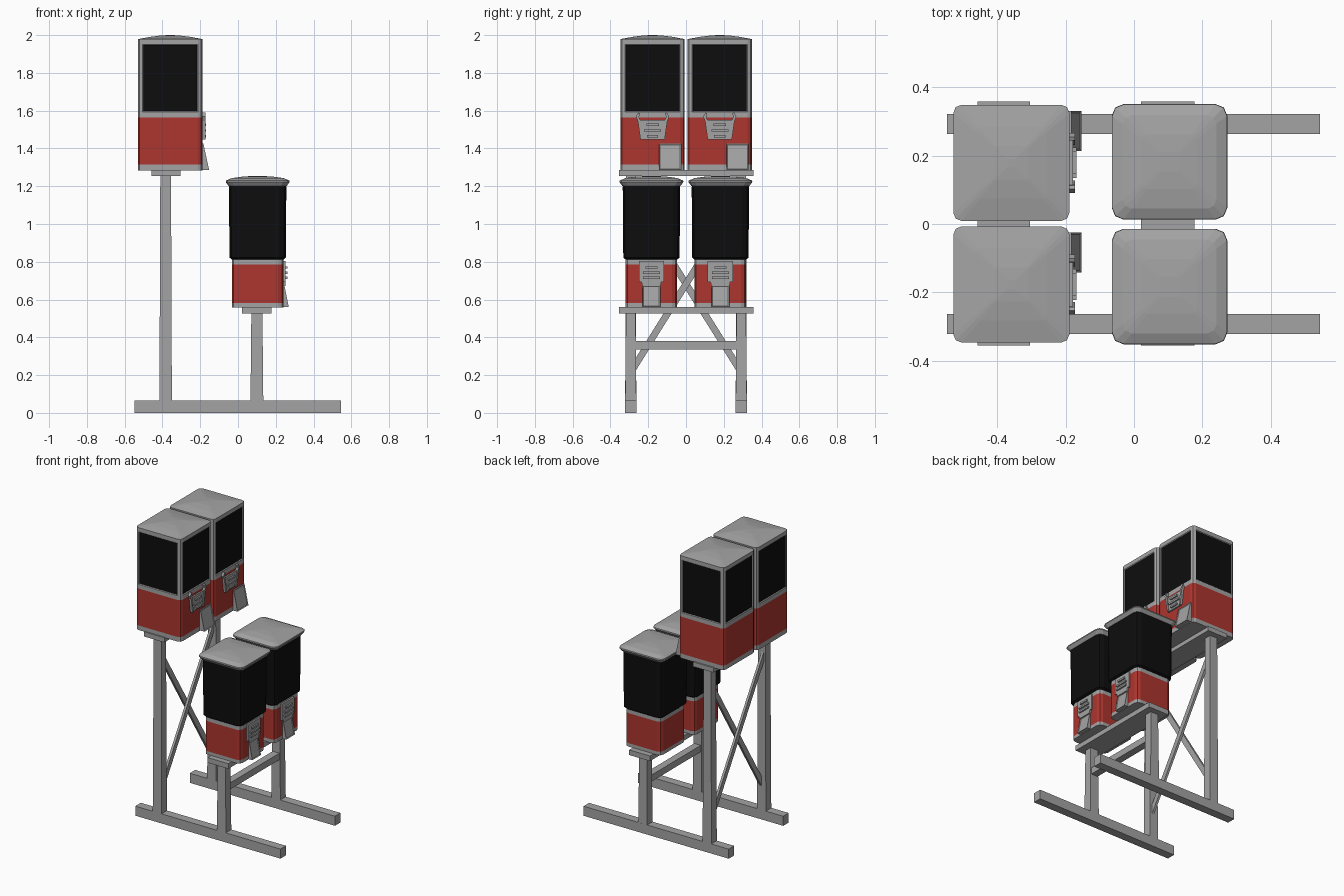
import bpy, bmesh, math
from mathutils import Vector

if "Cube" in bpy.data.objects:
    bpy.data.objects.remove(bpy.data.objects["Cube"])


def material(name, rgb):
    m = bpy.data.materials.new(name)
    m.diffuse_color = (*rgb, 1)
    m.use_nodes = True
    m.node_tree.nodes["Principled BSDF"].inputs["Base Color"].default_value = m.diffuse_color
    return m


MATS = [material("grey_metal", (0.37, 0.37, 0.37)),
        material("red_paint", (0.42, 0.036, 0.028)),
        material("black_panel", (0.004, 0.004, 0.004))]
GREY, RED, BLACK = 0, 1, 2


def finish(bm, name, loc=(0, 0, 0)):
    bmesh.ops.recalc_face_normals(bm, faces=bm.faces)
    me = bpy.data.meshes.new(name)
    bm.to_mesh(me)
    bm.free()
    for m in MATS:
        me.materials.append(m)
    ob = bpy.data.objects.new(name, me)
    ob.location = loc
    bpy.context.collection.objects.link(ob)
    return ob


def box(name, x, y, z, taper=1.0):
    """Box from ranges; the top can be narrowed."""
    bm = bmesh.new()
    bmesh.ops.create_cube(bm, size=1)
    for v in bm.verts:
        t = taper if v.co.z > 0 else 1
        v.co = (sum(x) / 2 + v.co.x * t * (x[1] - x[0]),
                sum(y) / 2 + v.co.y * t * (y[1] - y[0]),
                sum(z) / 2 + v.co.z * (z[1] - z[0]))
    return finish(bm, name)


def prism(name, pts, a, b, axis, loc, inset=None):
    """Extrude a profile: axis 'x' takes (y, z) points, axis 'y' takes (x, z)."""
    bm = bmesh.new()
    put = (lambda p, t: (t, p[0], p[1])) if axis == 'x' else (lambda p, t: (p[0], t, p[1]))
    lo = [bm.verts.new(put(p, a)) for p in pts]
    hi = [bm.verts.new(put(p, b)) for p in pts]
    bm.faces.new(lo)
    bm.faces.new(hi)
    n = len(pts)
    sides = [bm.faces.new((lo[i], lo[(i + 1) % n], hi[(i + 1) % n], hi[i])) for i in range(n)]
    bmesh.ops.recalc_face_normals(bm, faces=bm.faces)
    if inset is not None:
        bmesh.ops.inset_individual(bm, faces=[sides[inset]], thickness=0.008, depth=-0.004)
    return finish(bm, name, loc)


def loft(name, rings, colours, loc, windows=None):
    """Stack of chamfered squares (z, half width, chamfer, corner steps rounded)."""
    bm = bmesh.new()
    loops = []
    for z, h, c in rings:
        co = []
        for k in range(4):
            r = math.pi / 2 * k
            for u, v in ((h, h - c), (h - 0.293 * c, h - 0.293 * c), (h - c, h)):
                co.append((u * math.cos(r) - v * math.sin(r), u * math.sin(r) + v * math.cos(r), z))
        loops.append([bm.verts.new(p) for p in co])
    panes = []
    for i, (lo, hi) in enumerate(zip(loops, loops[1:])):
        for j in range(12):
            k = (j + 1) % 12
            f = bm.faces.new((lo[j], lo[k], hi[k], hi[j]))
            f.material_index = colours[i]
            if i == windows and j % 3 == 2:
                panes.append(f)
    for cap, col in ((loops[0], colours[0]), (loops[-1], colours[-1])):
        bm.faces.new(cap).material_index = col
    bmesh.ops.recalc_face_normals(bm, faces=bm.faces)
    if panes:
        bmesh.ops.inset_individual(bm, faces=panes, thickness=0.006, depth=-0.005)
        for f in panes:
            f.material_index = BLACK
    return finish(bm, name, loc)


def brace(name, p, q, w, t):
    """Slanted bar lying in the yz plane."""
    p, q = Vector(p), Vector(q)
    d = (q - p).normalized()
    n = Vector((0, -d.z, d.y)) * w / 2
    pts = [((c + s * n).y, (c + s * n).z) for c, s in ((p, 1), (q, 1), (q, -1), (p, -1))]
    prism(name, pts, p.x - t / 2, p.x + t / 2, 'x', (0, 0, 0))


# Stand: floor rails, posts, shelves
TX, SX = -0.383, 0.1
for s, side in ((1, "back"), (-1, "front")):
    y = sorted((s * 0.263, s * 0.322))
    box(side + "_floor_rail", (-0.547, 0.545), y, (0, 0.065))
    box(side + "_tall_post", (TX - 0.033, TX + 0.033), y, (0.06, 1.257), 0.86)
    box(side + "_short_post", (SX - 0.034, SX + 0.034), y, (0.06, 0.53), 0.86)
    brace(side + "_cross_brace", (TX + s * 0.008, -s * 0.28, 0.235), (TX + s * 0.008, s * 0.28, 1.13), 0.036, 0.016)
box("tall_shelf", (-0.458, -0.305), (-0.356, 0.358), (1.255, 1.287))
box("short_shelf", (0.02, 0.177), (-0.356, 0.358), (0.525, 0.56))
box("short_crossbar", (SX - 0.025, SX + 0.025), (-0.275, 0.275), (0.335, 0.38))

for y, side in ((0.179, "back"), (-0.177, "front")):
    # Tall dispenser cabinet with four windows and a low domed roof
    n = side + "_tall_"
    c = (-0.359, y, 0)
    loft(n + "cabinet",
         [(1.283, 0.17, 0.024), (1.314, 0.17, 0.024), (1.565, 0.17, 0.024), (1.594, 0.17, 0.024),
          (1.951, 0.17, 0.024), (1.979, 0.17, 0.024), (1.991, 0.105, 0.015), (1.998, 0.05, 0.007),
          (2.0, 0.012, 0.002)],
         [GREY, RED, GREY, GREY, GREY, GREY, GREY, GREY], c, windows=3)
    # Coin mechanism: tapered plate, arms, slot and ridges
    prism(n + "coin_plate", [(-0.055, 1.447), (0.055, 1.447), (0.075, 1.55), (-0.075, 1.55)],
          0.165, 0.180, 'x', c)
    for s, e in ((1, "right"), (-1, "left")):
        prism(n + e + "_coin_arm",
              [(s * 0.052, 1.447), (s * 0.064, 1.447), (s * 0.078, 1.545), (s * 0.088, 1.568),
               (s * 0.076, 1.59), (s * 0.066, 1.586), (s * 0.072, 1.566), (s * 0.064, 1.548)],
              0.165, 0.186, 'x', c)
    for i, (w, z) in enumerate(((0.033, 1.525), (0.045, 1.495), (0.03, 1.465))):
        prism(n + "coin_ridge_%d" % i, [(-w, z - 0.006), (w, z - 0.006), (w, z + 0.006), (-w, z + 0.006)],
              0.175, 0.190, 'x', c)
    # Dispensing chute
    prism(n + "chute", [(0.165, 1.287), (0.206, 1.287), (0.176, 1.425), (0.165, 1.425)],
          0.035, 0.152, 'y', c, inset=1)

    # Short dispenser: base, black hopper, flared lid
    n = side + "_short_"
    c = (0.104, y + (0.003 if y > 0 else -0.006), 0)
    loft(n + "base",
         [(0.558, 0.136, 0.028), (0.582, 0.136, 0.028), (0.786, 0.136, 0.028), (0.818, 0.136, 0.028)],
         [GREY, RED, GREY], c)
    loft(n + "hopper",
         [(0.813, 0.138, 0.03), (0.822, 0.149, 0.036), (1.195, 0.152, 0.036), (1.203, 0.15, 0.036)],
         [BLACK] * 3, c)
    loft(n + "lid",
         [(1.2, 0.153, 0.03), (1.222, 0.169, 0.034), (1.23, 0.168, 0.034), (1.243, 0.137, 0.026),
          (1.251, 0.08, 0.015), (1.254, 0.03, 0.006)], [GREY] * 5, c)
    # Coin mechanism and chute
    prism(n + "coin_plate", [(-0.048, 0.672), (0.048, 0.672), (0.052, 0.692), (0.067, 0.692),
                             (0.067, 0.803), (-0.067, 0.803), (-0.067, 0.692), (-0.052, 0.692)],
          0.13, 0.147, 'x', c)
    for i, (w, z) in enumerate(((0.032, 0.77), (0.045, 0.742), (0.045, 0.715))):
        prism(n + "coin_ridge_%d" % i, [(-w, z - 0.006), (w, z - 0.006), (w, z + 0.006), (-w, z + 0.006)],
              0.14, 0.157, 'x', c)
    prism(n + "chute", [(0.13, 0.56), (0.165, 0.56), (0.142, 0.675), (0.13, 0.675)],
          -0.047, 0.047, 'y', c, inset=1)
